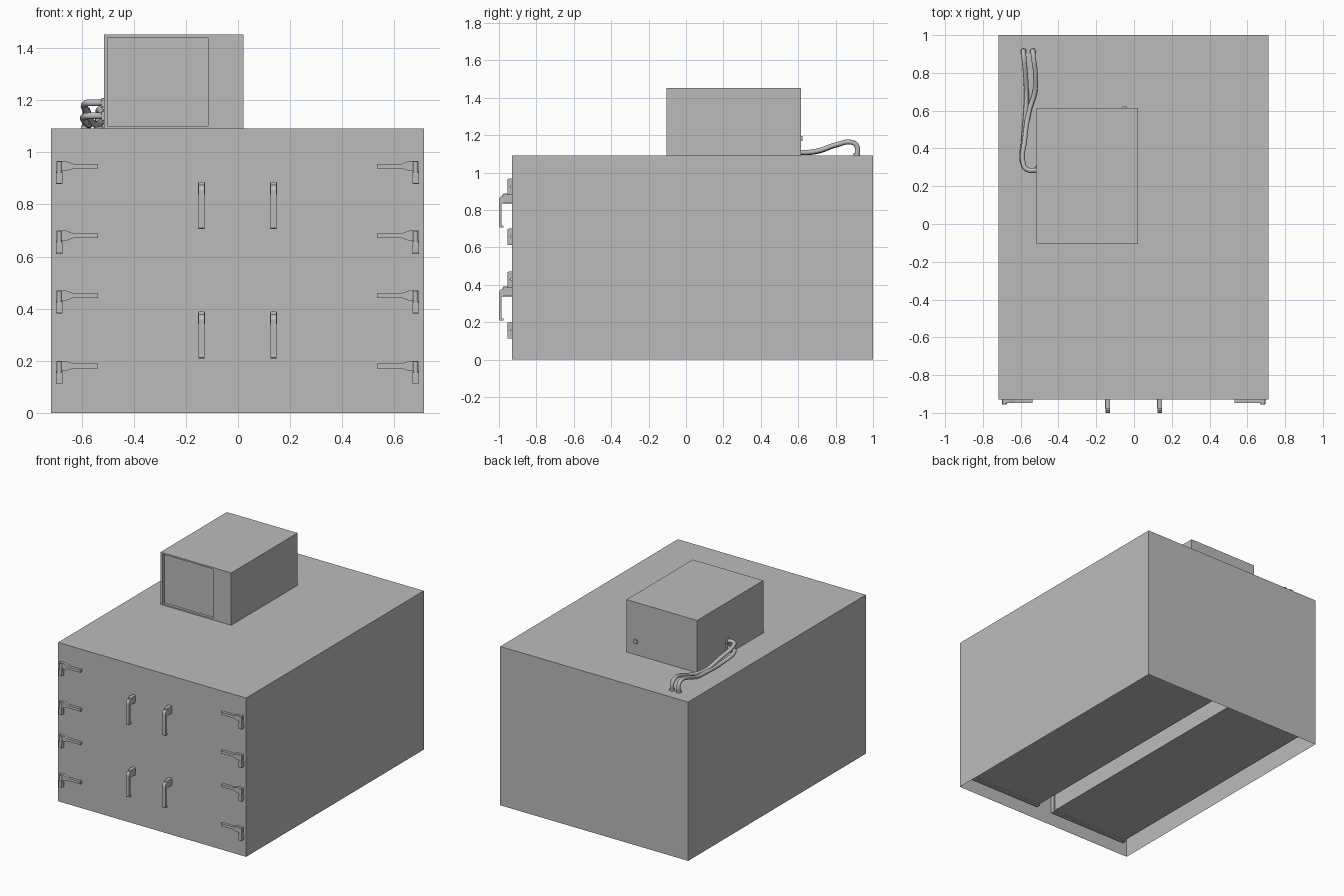
import bpy, bmesh
from mathutils import Vector

if "Cube" in bpy.data.objects:
    bpy.data.objects.remove(bpy.data.objects["Cube"], do_unlink=True)

grey = bpy.data.materials.new("plain_grey")
grey.use_nodes = True
GREY = (0.5, 0.5, 0.5, 1)
grey.diffuse_color = GREY
grey.node_tree.nodes["Principled BSDF"].inputs["Base Color"].default_value = GREY

MID = -0.002  # mirror plane of the cabinet


def finish(name, bm):
    mesh = bpy.data.meshes.new(name)
    bm.to_mesh(mesh)
    bm.free()
    mesh.materials.append(grey)
    obj = bpy.data.objects.new(name, mesh)
    bpy.context.collection.objects.link(obj)
    return obj


def add_box(bm, lo, hi):
    lo, hi = Vector(lo), Vector(hi)
    verts = bmesh.ops.create_cube(bm, size=1)["verts"]
    for v in verts:
        v.co = (lo + hi) / 2 + v.co * (hi - lo)
    return verts


def box(name, lo, hi, bevel=0):
    bm = bmesh.new()
    add_box(bm, lo, hi)
    if bevel:
        bmesh.ops.bevel(bm, geom=bm.edges[:], offset=bevel, segments=2,
                        affect='EDGES', profile=0.5)
    return finish(name, bm)


def prism(name, points, push):
    """Extrude a flat outline along the push vector."""
    bm = bmesh.new()
    face = bm.faces.new([bm.verts.new(p) for p in points])
    ext = bmesh.ops.extrude_face_region(bm, geom=[face])["geom"]
    bmesh.ops.translate(bm, vec=push,
                        verts=[g for g in ext if isinstance(g, bmesh.types.BMVert)])
    bmesh.ops.recalc_face_normals(bm, faces=bm.faces[:])
    return finish(name, bm)


def smooth(obj):
    bpy.ops.object.select_all(action='DESELECT')
    bpy.context.view_layer.objects.active = obj
    obj.select_set(True)
    bpy.ops.object.shade_smooth_by_angle()


def cylinder(name, bottom, height, radius, sides=16):
    bm = bmesh.new()
    bmesh.ops.create_cone(bm, cap_ends=True, segments=sides, radius1=radius,
                          radius2=radius, depth=height)
    bmesh.ops.translate(bm, vec=Vector(bottom) + Vector((0, 0, height / 2)), verts=bm.verts)
    obj = finish(name, bm)
    smooth(obj)
    return obj


# Cabinet shell, open underneath
bm = bmesh.new()
add_box(bm, (-0.717, -0.93, 0), (0.713, 1, 1.092))
bmesh.ops.delete(bm, geom=[f for f in bm.faces if f.normal.z < -0.5], context='FACES')
finish("cabinet_shell", bm)

# Four inner chambers with door slabs, two columns by two rows
for side, label in ((-1, "right"), (1, "left")):
    xs = sorted((MID + side * 0.06, MID + side * 0.675))
    for row, z0, z1 in (("lower", 0.085, 0.53), ("upper", 0.59, 1.03)):
        box(f"{label}_{row}_door", (xs[0], -0.92, z0), (xs[1], -0.89, z1))
        box(f"{label}_{row}_chamber", (xs[0] + 0.005, -0.89, z0 + 0.008),
            (xs[1] - 0.005, 0.98, z1))

# Door handles: a hooked side profile extruded across x
hook = [(-0.925, 0.17), (-0.985, 0.17), (-0.995, 0.163), (-1, 0.15), (-1, 0.005),
        (-0.995, 0), (-0.975, 0), (-0.975, 0.01), (-0.987, 0.013), (-0.987, 0.125),
        (-0.975, 0.132), (-0.925, 0.132)]
for side, label in ((-1, "right"), (1, "left")):
    for row, z in (("lower", 0.208), ("upper", 0.705)):
        x = MID + side * 0.138
        prism(f"{label}_{row}_handle", [(x - 0.012, y, z + h) for y, h in hook],
              (0.024, 0, 0))
        box(f"{label}_{row}_handle_mount", (x - 0.013, -0.98, z + 0.13),
            (x + 0.013, -0.925, z + 0.182), 0.004)

# Hinges: tapering strap, knuckle block and pin barrel
strap = [(0.695, -0.018), (0.695, 0.02), (0.66, 0.02), (0.63, 0.009), (0.535, 0.009),
         (0.535, -0.009), (0.63, -0.009), (0.655, -0.018)]
for side, label in ((-1, "right"), (1, "left")):
    for i, z in enumerate((0.18, 0.45, 0.68, 0.947)):
        prism(f"{label}_hinge_strap_{i}",
              [(MID + side * x, -0.948, z + h) for x, h in strap], (0, 0.02, 0))
        x = MID + side * 0.684
        box(f"{label}_hinge_block_{i}", (x - 0.013, -0.955, z - 0.068),
            (x + 0.013, -0.925, z - 0.024), 0.003)
        cylinder(f"{label}_hinge_pin_{i}", (x, -0.945, z - 0.05), 0.068, 0.01)

# Roof unit with an inset front panel
bm = bmesh.new()
add_box(bm, (-0.515, -0.105, 1.09), (0.022, 0.615, 1.452))
front = next(f for f in bm.faces if f.normal.y < -0.5)
bmesh.ops.inset_region(bm, faces=[front], thickness=0.015)
for v in front.verts:
    v.co.x = -0.5 if v.co.x < -0.25 else -0.115
ext = bmesh.ops.extrude_face_region(bm, geom=[front])["geom"]
bmesh.ops.translate(bm, vec=(0, 0.018, 0),
                    verts=[g for g in ext if isinstance(g, bmesh.types.BMVert)])
if front.is_valid:
    bmesh.ops.delete(bm, geom=[front], context='FACES_ONLY')
bmesh.ops.recalc_face_normals(bm, faces=bm.faces[:])
finish("roof_unit", bm)
box("rear_socket", (-0.062, 0.61, 1.17), (-0.036, 0.622, 1.196))


# Hoses from the unit's side back down into the roof
def hose(name, points):
    curve = bpy.data.curves.new(name, 'CURVE')
    curve.dimensions = '3D'
    curve.bevel_depth = 0.013
    curve.bevel_resolution = 3
    curve.resolution_u = 6
    curve.use_fill_caps = True
    spline = curve.splines.new('BEZIER')
    spline.bezier_points.add(len(points) - 1)
    for bp, p in zip(spline.bezier_points, points):
        bp.co = p
        bp.handle_left_type = bp.handle_right_type = 'AUTO'
    curve.materials.append(grey)
    obj = bpy.data.objects.new(name, curve)
    bpy.context.collection.objects.link(obj)


hose("upper_hose", [(-0.5, 0.288, 1.19), (-0.565, 0.288, 1.19), (-0.584, 0.312, 1.188),
                    (-0.578, 0.45, 1.15), (-0.555, 0.6, 1.11), (-0.525, 0.7, 1.115),
                    (-0.522, 0.8, 1.148), (-0.533, 0.885, 1.162), (-0.535, 0.912, 1.145),
                    (-0.535, 0.914, 1.085)])
hose("lower_hose", [(-0.5, 0.288, 1.14), (-0.565, 0.288, 1.14), (-0.586, 0.312, 1.138),
                    (-0.584, 0.45, 1.115), (-0.572, 0.6, 1.106), (-0.57, 0.7, 1.112),
                    (-0.575, 0.8, 1.146), (-0.583, 0.885, 1.162), (-0.585, 0.912, 1.145),
                    (-0.585, 0.914, 1.085)])
for label, x in (("upper", -0.535), ("lower", -0.585)):
    cylinder(f"{label}_hose_collar", (x, 0.913, 1.088), 0.016, 0.018)
for label, z in (("upper", 1.19), ("lower", 1.14)):
    box(f"{label}_hose_fitting", (-0.525, 0.27, z - 0.018), (-0.51, 0.306, z + 0.018), 0.004)
